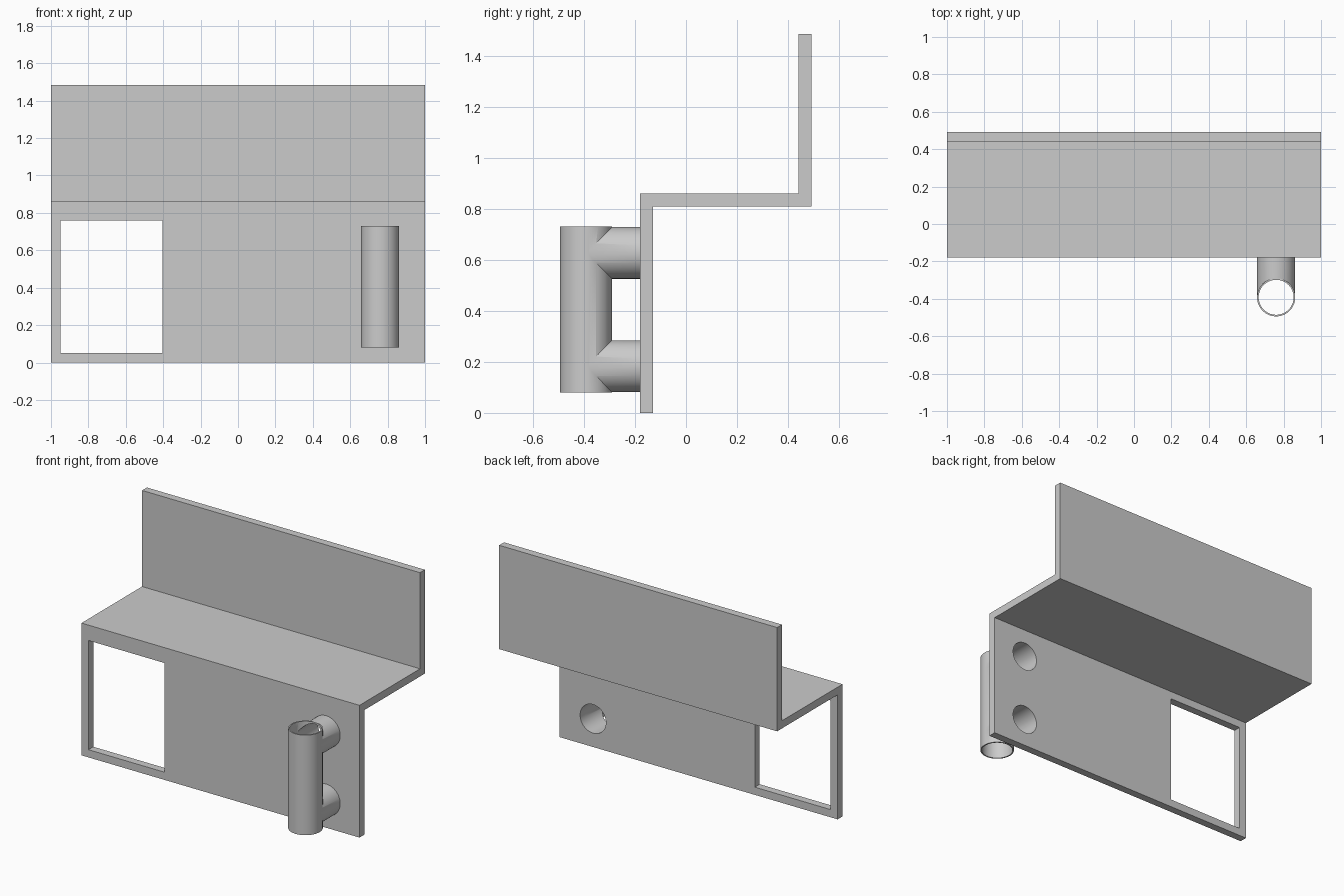
import bpy, bmesh
from math import pi, radians

if "Cube" in bpy.data.objects:
    bpy.data.objects.remove(bpy.data.objects["Cube"])

HX, HY = 0.76, -0.392          # handle axis
PIPE_Z = (0.183, 0.627)        # connector heights
R_OUT, R_IN = 0.102, 0.093
FRONT, WALL = -0.18, 0.05


def cylinder(name, r, start, end, axis):
    """Closed cylinder along z or y between two coordinates."""
    mid, length = (start + end) / 2, end - start
    return lambda x, other: _cyl(name, r, length, (x, other, mid) if axis == 'z' else (x, mid, other), axis)


def _cyl(name, r, length, loc, axis):
    bpy.ops.mesh.primitive_cylinder_add(vertices=64, radius=r, depth=length, location=loc,
                                        rotation=(0 if axis == 'z' else pi / 2, 0, 0))
    ob = bpy.context.object
    ob.name = name
    return ob


def combine(target, tool, operation):
    """Apply a boolean and discard the helper."""
    mod = target.modifiers.new("bool", 'BOOLEAN')
    mod.operation, mod.solver, mod.object = operation, 'EXACT', tool
    bpy.context.view_layer.objects.active = target
    bpy.ops.object.modifier_apply(modifier=mod.name)


def discard(ob):
    bpy.data.objects.remove(ob, do_unlink=True)


# Stepped panel: z-shaped profile extruded along x
profile = [(FRONT, 0), (FRONT + WALL, 0), (FRONT + WALL, 0.81), (0.492, 0.81),
           (0.492, 1.485), (0.442, 1.485), (0.442, 0.86), (FRONT, 0.86)]
bm = bmesh.new()
face = bm.faces.new([bm.verts.new((-1, y, z)) for y, z in profile])
ext = bmesh.ops.extrude_face_region(bm, geom=[face])
bmesh.ops.translate(bm, vec=(2, 0, 0), verts=[v for v in ext['geom'] if isinstance(v, bmesh.types.BMVert)])
bmesh.ops.recalc_face_normals(bm, faces=bm.faces)
mesh = bpy.data.meshes.new("stepped_panel")
bm.to_mesh(mesh)
bm.free()
panel = bpy.data.objects.new("stepped_panel", mesh)
bpy.context.collection.objects.link(panel)

# Rectangular window
bpy.ops.mesh.primitive_cube_add(size=1, location=(-0.677, FRONT, 0.405))
window = bpy.context.object
window.scale = (0.546, 0.4, 0.71)
bpy.context.view_layer.update()
combine(panel, window, 'DIFFERENCE')
discard(window)

# Handle: upright tube joined to the panel by two connectors
handle = cylinder("tube_handle", R_OUT, 0.08, 0.73, 'z')(HX, HY)
for z in PIPE_Z:
    pipe = cylinder("connector", R_OUT - 0.0005, HY, FRONT, 'y')(HX, z)
    combine(handle, pipe, 'UNION')
    discard(pipe)

# Bores: through the upright, and through connectors and panel
bore = cylinder("upright_bore", R_IN + 0.0005, -0.1, 0.9, 'z')(HX, HY)
combine(handle, bore, 'DIFFERENCE')
discard(bore)
for z in PIPE_Z:
    bore = cylinder("connector_bore", R_IN, HY, 0, 'y')(HX, z)
    combine(handle, bore, 'DIFFERENCE')
    combine(panel, bore, 'DIFFERENCE')
    discard(bore)

# Smooth round walls, crisp edges
for ob in (panel, handle):
    bpy.ops.object.select_all(action='DESELECT')
    ob.select_set(True)
    bpy.context.view_layer.objects.active = ob
    bpy.ops.object.shade_smooth_by_angle(angle=radians(30))
